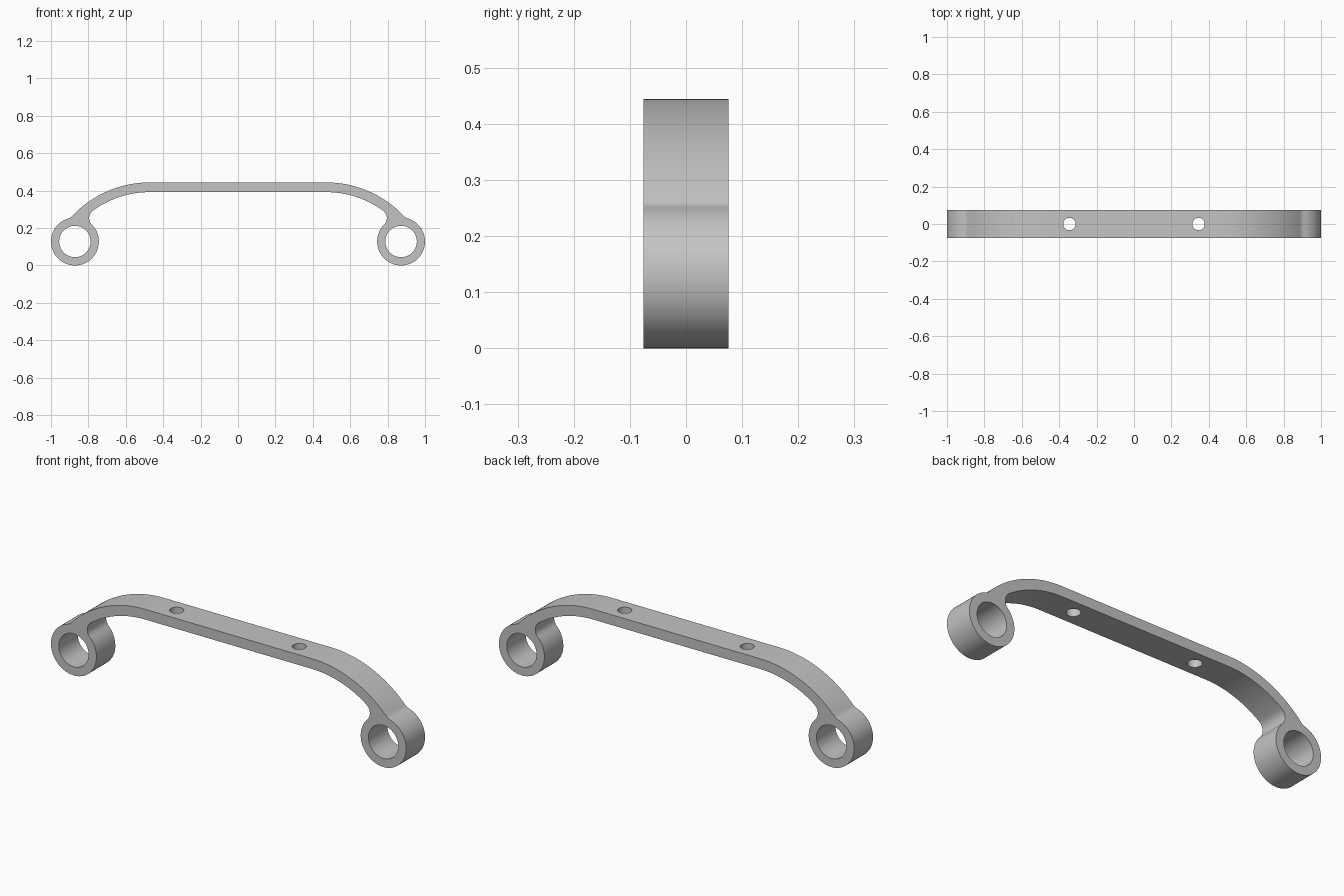
import bpy, bmesh
from math import sin, cos, pi, atan2, tau, radians
from mathutils import Vector

cube = bpy.data.objects.get("Cube")
if cube:
    bpy.data.objects.remove(cube, do_unlink=True)

grey = bpy.data.materials.new("light grey")
grey.use_nodes = True
colour = (0.55, 0.55, 0.55, 1)
grey.diffuse_color = colour
grey.node_tree.nodes["Principled BSDF"].inputs["Base Color"].default_value = colour

HALF_WIDTH = 0.076
TOP, THICK = 0.444, 0.052
RING, RING_R, BORE_R = Vector((-0.872, 0.128)), 0.128, 0.084
BEND_R = 0.574
BEND = Vector((-0.47, TOP - BEND_R))
INNER_R = BEND_R - THICK
FILLET = 0.05


def meet(a, ra, b, rb, side):
    """Crossing of two circles on the chosen side of the line a-b."""
    d = b - a
    along = (ra * ra - rb * rb + d.length_squared) / (2 * d.length)
    across = (ra * ra - along * along) ** 0.5
    u = d.normalized()
    return a + u * along + Vector((-u.y, u.x)) * across * side


def angle(centre, target):
    v = target - centre
    return atan2(v.y, v.x)


def arc(centre, r, start, end, steps, ccw=True):
    sweep = (end - start) % tau if ccw else -((start - end) % tau)
    return [centre + Vector((cos(start + sweep * i / steps), sin(start + sweep * i / steps))) * r
            for i in range(steps + 1)]


# Left half of the outline: bend, outer fillet, ring, inner fillet, underside
outer = meet(RING, RING_R + FILLET, BEND, BEND_R + FILLET, 1)
inner = meet(RING, RING_R + FILLET, BEND, INNER_R - FILLET, 1)
half = arc(BEND, BEND_R, pi / 2, angle(BEND, outer), 24)
half += arc(outer, FILLET, angle(outer, BEND), angle(outer, RING), 6, False)[1:]
half += arc(RING, RING_R, angle(RING, outer), angle(RING, inner), 56)[1:]
half += arc(inner, FILLET, angle(inner, RING), angle(BEND, inner), 16, False)[1:]
half += arc(BEND, INNER_R, angle(BEND, inner), pi / 2, 20, False)[1:]
outline = half + [Vector((-p.x, p.y)) for p in reversed(half)]

# Handle body
bm = bmesh.new()
face = bm.faces.new([bm.verts.new((p.x, -HALF_WIDTH, p.y)) for p in outline])
extruded = bmesh.ops.extrude_face_region(bm, geom=[face])["geom"]
bmesh.ops.translate(bm, vec=(0, 2 * HALF_WIDTH, 0),
                    verts=[g for g in extruded if isinstance(g, bmesh.types.BMVert)])
bmesh.ops.recalc_face_normals(bm, faces=bm.faces)
mesh = bpy.data.meshes.new("handle")
bm.to_mesh(mesh)
bm.free()
mesh.materials.append(grey)
handle = bpy.data.objects.new("handle", mesh)
bpy.context.collection.objects.link(handle)


def drill(name, location, radius, rotation):
    bpy.ops.mesh.primitive_cylinder_add(vertices=64, radius=radius, depth=0.5,
                                        location=location, rotation=rotation)
    cutter = bpy.context.object
    cutter.name = name
    cutter.hide_render = True
    cutter.data.materials.append(grey)
    mod = handle.modifiers.new(name, 'BOOLEAN')
    mod.operation, mod.solver, mod.object = 'DIFFERENCE', 'EXACT', cutter
    bpy.context.view_layer.objects.active = handle
    bpy.ops.object.modifier_apply(modifier=mod.name)
    bpy.data.objects.remove(cutter, do_unlink=True)


# Ring bores and screw holes
for side in (-1, 1):
    drill("ring_bore", (-side * RING.x, 0, RING.y), BORE_R, (pi / 2, 0, 0))
    drill("screw_hole", (side * 0.345, 0, TOP), 0.033, (0, 0, 0))

bpy.ops.object.select_all(action='DESELECT')
handle.select_set(True)
bpy.context.view_layer.objects.active = handle
bpy.ops.object.shade_smooth_by_angle(angle=radians(30))
